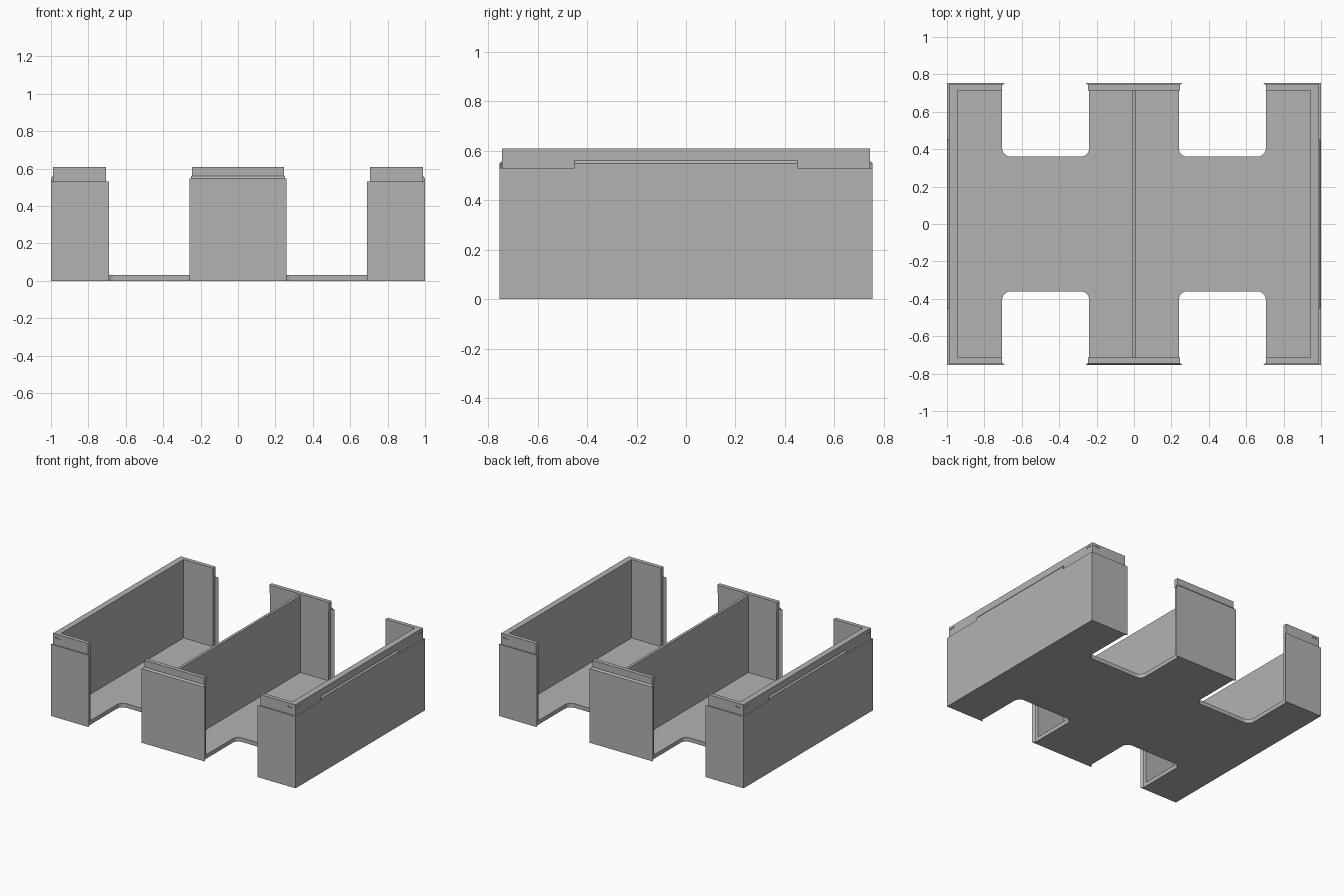
import bpy, bmesh, math
from mathutils import Vector

cube = bpy.data.objects.get("Cube")
if cube:
    bpy.data.objects.remove(cube, do_unlink=True)

# Main dimensions
X, Y = 1.0, 0.755            # outer half sizes
IX, IY = 0.945, 0.715        # inside faces of the walls
RX, RY = 0.99, 0.745         # outside faces of the stepped rim
CX, NX, NY = 0.24, 0.705, 0.36   # notch sides and notch depth
FLOOR, STEP, LEDGE, TOP = 0.03, 0.53, 0.548, 0.61

grey = bpy.data.materials.new("matte_grey")
grey.use_nodes = True
colour = (0.45, 0.45, 0.45, 1)
grey.diffuse_color = colour
grey.node_tree.nodes["Principled BSDF"].inputs["Base Color"].default_value = colour


def extrude(bm, points, direction):
    """Extrude a closed outline of 3D points into a solid."""
    face = bm.faces.new([bm.verts.new(p) for p in points])
    moved = bmesh.ops.extrude_face_region(bm, geom=[face])["geom"]
    bmesh.ops.translate(bm, vec=Vector(direction),
                        verts=[v for v in moved if isinstance(v, bmesh.types.BMVert)])


def finish(bm, name, opened=True):
    """Make an object, leaving out faces on the symmetry planes."""
    bmesh.ops.recalc_face_normals(bm, faces=bm.faces[:])
    if opened:
        seam = [f for f in bm.faces
                if any(all(abs(v.co[a]) < 1e-5 for v in f.verts) for a in (0, 1))]
        bmesh.ops.delete(bm, geom=seam, context='FACES')
    mesh = bpy.data.meshes.new(name)
    bm.to_mesh(mesh)
    bm.free()
    mesh.materials.append(grey)
    obj = bpy.data.objects.new(name, mesh)
    bpy.context.collection.objects.link(obj)
    return obj


def mirror(obj):
    mod = obj.modifiers.new("four_quarters", 'MIRROR')
    mod.use_axis = (True, True, False)
    return obj


def solid(name, outline, z0, z1, opened=True):
    bm = bmesh.new()
    extrude(bm, [(x, y, z0) for x, y in outline], (0, 0, z1 - z0))
    return finish(bm, name, opened)


def fillet(cx, cy, r, start):
    """Quarter arc, running clockwise from the start angle."""
    angles = [math.radians(start - 15 * i) for i in range(7)]
    return [(cx + r * math.cos(a), cy + r * math.sin(a)) for a in angles]


# Floor with rounded notches
r = 0.045
outer_lip = [(X, Y), (0.69, Y), (NX, 0.74)]
centre_lip = [(CX, 0.74), (0.26, Y), (0, Y)]
notch = fillet(NX - r, NY + r, r, 0) + fillet(CX + r, NY + r, r, 270)
mirror(solid("floor", [(0, 0), (X, 0)] + outer_lip + notch + centre_lip, 0, FLOOR))

# Side walls wrapping round the corners
mirror(solid("side_wall", [(IX, 0), (X, 0)] + outer_lip + [(NX, IY), (IX, IY)], FLOOR, STEP))

# Stepped rim on the side walls, with small latch recesses
rim = solid("side_rim", [(IX, 0), (RX, 0), (RX, RY), (NX, RY), (NX, IY), (IX, IY)],
            STEP, TOP, opened=False)
bm = bmesh.new()
for x0, x1, y0, y1 in ((0.986, 1.0, 0.69, 0.73), (0.93, 0.97, 0.741, 0.76)):
    extrude(bm, [(x0, y0, 0.58), (x1, y0, 0.58), (x1, y1, 0.58), (x0, y1, 0.58)], (0, 0, 0.012))
cutter = finish(bm, "latch_recess_cutter", opened=False)
cutter.hide_render = True
cutter.hide_viewport = True
cut = rim.modifiers.new("latch_recesses", 'BOOLEAN')
cut.operation = 'DIFFERENCE'
cut.solver = 'EXACT'
cut.object = cutter
mirror(rim)

# Raised sloping ledge along the middle of each side
bm = bmesh.new()
extrude(bm, [(RX, 0, STEP), (X, 0, STEP), (X, 0, LEDGE), (RX, 0, 0.56)], (0, 0.45, 0))
mirror(finish(bm, "side_ledge"))

# Centre end walls with ledge and rim
mirror(solid("centre_end_wall", [(0, IY), (CX, IY)] + centre_lip, FLOOR, LEDGE))
bm = bmesh.new()
extrude(bm, [(0, RY, LEDGE), (0, Y, LEDGE), (0, RY, 0.56)], (0.25, 0, 0))
mirror(finish(bm, "centre_ledge"))
mirror(solid("centre_rim", [(0, IY), (0.245, IY), (0.245, RY), (0, RY)], LEDGE, TOP))

# Thin divider between the two bays
mirror(solid("divider", [(0, 0), (0.01, 0), (0.01, IY), (0, IY)], FLOOR, 0.597))
